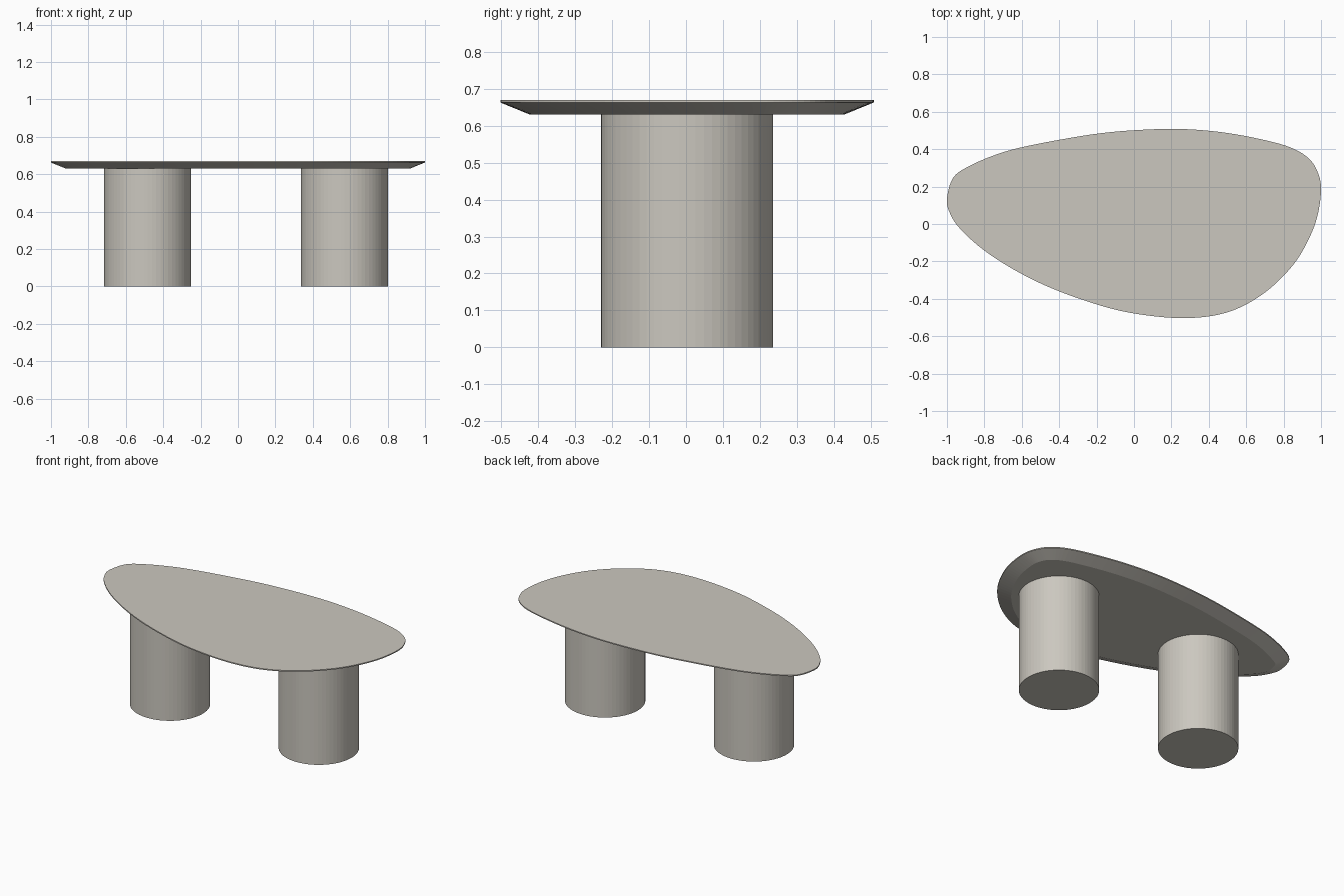
import bpy, bmesh, math
from mathutils import Vector

if "Cube" in bpy.data.objects:
    bpy.data.objects.remove(bpy.data.objects["Cube"])

stone = bpy.data.materials.new("warm grey")
stone.diffuse_color = (0.60, 0.575, 0.52, 1)
stone.use_nodes = True
stone.node_tree.nodes["Principled BSDF"].inputs["Base Color"].default_value = stone.diffuse_color

# Outline of the pebble-shaped top, clockwise from the left tip
OUTLINE = [(-1, .135), (-.965, .25), (-.87, .315), (-.74, .37), (-.61, .408), (-.4, .45),
           (-.18, .485), (.03, .503), (.245, .508), (.46, .492), (.67, .455),
           (.835, .41), (.935, .35), (.985, .27), (1, .18), (.98, .04),
           (.93, -.09), (.85, -.22), (.727, -.345), (.59, -.435), (.45, -.485),
           (.28, -.503), (.08, -.49), (-.13, -.45), (-.395, -.362),
           (-.61, -.262), (-.8, -.142), (-.93, -.025), (-.985, .06)]


def smooth_loop(points, steps=5):
    """Closed Catmull-Rom curve through the points."""
    p = [Vector(q) for q in points]
    n, out = len(p), []
    for i in range(n):
        a, b, c, d = p[i - 1], p[i], p[(i + 1) % n], p[(i + 2) % n]
        for s in range(steps):
            t = s / steps
            out.append(0.5 * (2 * b + (c - a) * t + (2 * a - 5 * b + 4 * c - d) * t**2
                              + (3 * b - a - 3 * c + d) * t**3))
    return out


def inset(loop, dist):
    """Move a clockwise loop inwards along its normals."""
    out = []
    for i, q in enumerate(loop):
        t = (loop[(i + 1) % len(loop)] - loop[i - 1]).normalized()
        out.append(q + Vector((t.y, -t.x)) * dist)
    return out


def finish(bm, name):
    bmesh.ops.recalc_face_normals(bm, faces=bm.faces)
    mesh = bpy.data.meshes.new(name)
    bm.to_mesh(mesh)
    bm.free()
    mesh.materials.append(stone)
    obj = bpy.data.objects.new(name, mesh)
    bpy.context.collection.objects.link(obj)
    return obj


# Table top: thin upright rim above a wide undercut chamfer
edge = smooth_loop(OUTLINE)
bm = bmesh.new()
rings = [[bm.verts.new((q.x, q.y, z)) for q in loop]
         for loop, z in ((edge, .67), (edge, .663), (inset(edge, .081), .63))]
for upper, lower in zip(rings, rings[1:]):
    for i in range(len(edge)):
        bm.faces.new((upper[i - 1], upper[i], lower[i], lower[i - 1]))
bm.faces.new(rings[0])
bm.faces.new(rings[-1])
finish(bm, "table_top")

# Two thick drum legs
for name, x in (("left_leg", -.483), ("right_leg", .57)):
    bm = bmesh.new()
    bmesh.ops.create_cone(bm, cap_ends=True, segments=64, radius1=.233, radius2=.233, depth=.63)
    bmesh.ops.translate(bm, verts=bm.verts, vec=(x, .003, .315))
    finish(bm, name)
